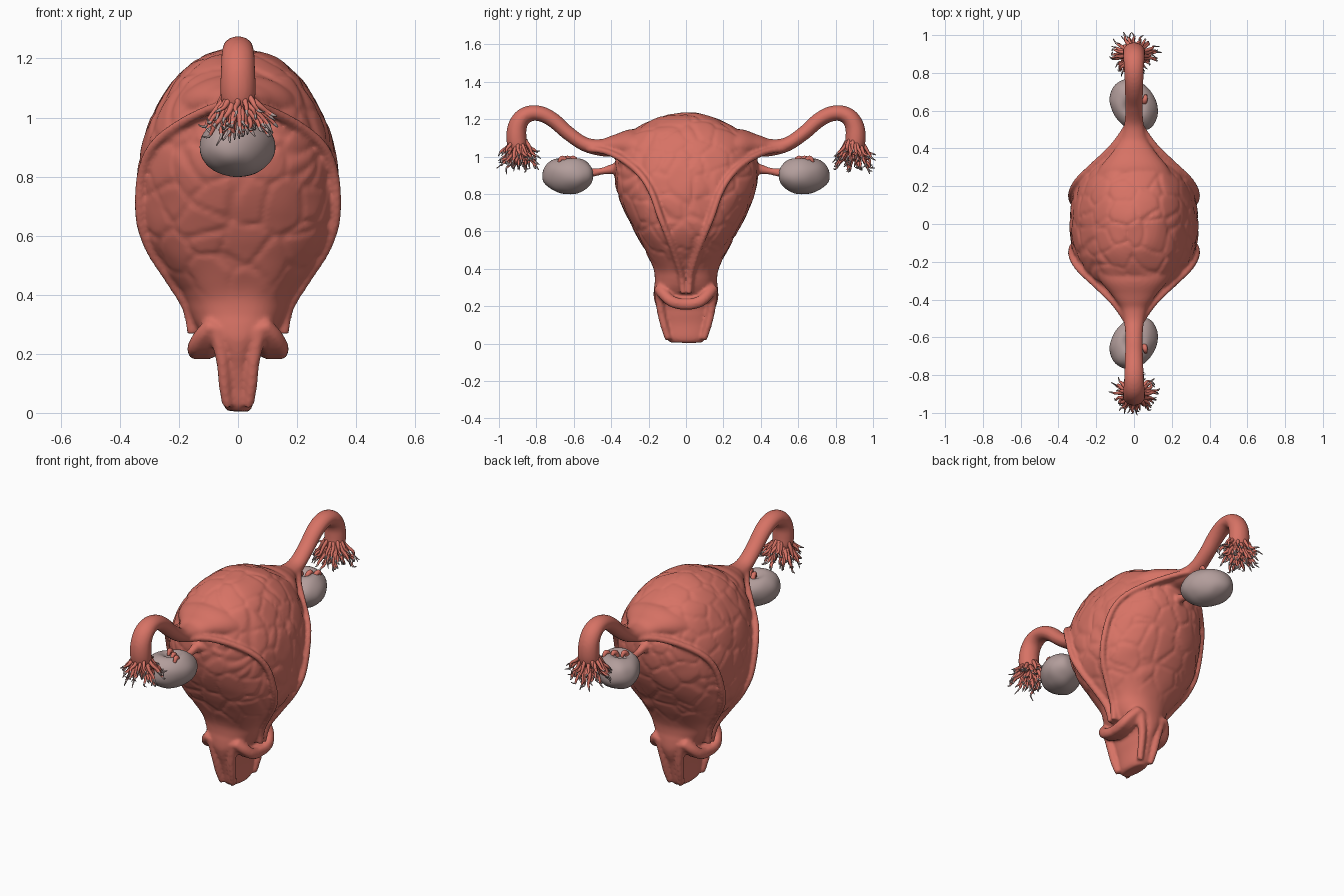
import bpy, bmesh, math, random
from mathutils import Vector, noise

if "Cube" in bpy.data.objects:
    bpy.data.objects.remove(bpy.data.objects["Cube"])

random.seed(4)


def material(name, rgb):
    m = bpy.data.materials.new(name)
    m.diffuse_color = (*rgb, 1)
    m.use_nodes = True
    m.node_tree.nodes["Principled BSDF"].inputs["Base Color"].default_value = m.diffuse_color
    return m


RED = material("flesh_red", (0.68, 0.17, 0.13))
GREY = material("ovary_grey", (0.45, 0.34, 0.33))


def finish(bm, name, mats):
    bmesh.ops.recalc_face_normals(bm, faces=bm.faces)
    for f in bm.faces:
        f.smooth = True
    me = bpy.data.meshes.new(name)
    bm.to_mesh(me)
    bm.free()
    for m in mats:
        me.materials.append(m)
    ob = bpy.data.objects.new(name, me)
    bpy.context.collection.objects.link(ob)
    return ob


def spline(pts, steps):
    """Catmull-Rom through tuples of any length."""
    out = []
    for i in range(len(pts) - 1):
        a, b = pts[max(i - 1, 0)], pts[i]
        c, d = pts[i + 1], pts[min(i + 2, len(pts) - 1)]
        for k in range(steps):
            t = k / steps
            out.append([0.5 * (2 * q + (r - p) * t + (2 * p - 5 * q + 4 * r - s) * t * t
                               + (3 * q - p - 3 * r + s) * t ** 3)
                        for p, q, r, s in zip(a, b, c, d)])
    return out + [list(pts[-1])]


def skin(bm, rings, tip_from=2.0):
    """Bridge rings of points and cap both ends; late faces get slot 1."""
    vs = [[bm.verts.new(p) for p in r] for r in rings]
    n = len(vs[0])
    for i in range(len(vs) - 1):
        for j in range(n):
            k = (j + 1) % n
            f = bm.faces.new((vs[i][j], vs[i][k], vs[i + 1][k], vs[i + 1][j]))
            f.material_index = int((i + 0.5) / (len(vs) - 1) > tip_from)
    bm.faces.new(vs[0][::-1])
    f = bm.faces.new(vs[-1])
    f.material_index = int(tip_from < 1)


def sweep(bm, pts, steps=5, sides=16, tip_from=2.0):
    """Tube through (x, y, z, side radius, other radius)."""
    path = spline(pts, steps)
    P = [Vector(p[:3]) for p in path]
    rings = []
    for i, p in enumerate(path):
        t = (P[min(i + 1, len(P) - 1)] - P[max(i - 1, 0)]).normalized()
        ref = Vector((1, 0, 0)) if abs(t.x) < 0.9 else Vector((0, 1, 0))
        u = (ref - t * ref.dot(t)).normalized()
        v = t.cross(u)
        rings.append([P[i] + u * p[3] * math.cos(a) + v * p[4] * math.sin(a)
                      for a in (2 * math.pi * j / sides for j in range(sides))])
    skin(bm, rings, tip_from)


# womb body and neck: z, half width x, half width y
body = [(0.005, .035, .085), (.03, .05, .105), (.1, .053, .125), (.15, .06, .14),
        (.2, .07, .16), (.25, .11, .172), (.3, .145, .17), (.34, .165, .166),
        (.4, .19, .175), (.5, .265, .22), (.6, .32, .275), (.7, .338, .325),
        (.8, .338, .365), (.9, .324, .383), (1.0, .292, .375), (1.1, .235, .33),
        (1.15, .195, .265), (1.2, .13, .17), (1.225, .065, .08), (1.235, .01, .01)]
bm = bmesh.new()
rings = []
for z, rx, ry in spline(body, 8):
    ring = []
    for j in range(180):
        a = 2 * math.pi * j / 180
        c, s = math.cos(a), math.sin(a)
        e = 2 / 2.3
        p = Vector((rx * math.copysign(abs(c) ** e, c), ry * math.copysign(abs(s) ** e, s), z))
        # cobbled surface: creases along cell borders
        w = p + 0.03 * noise.noise_vector(p * 6)
        d = noise.voronoi(w * 8.0)[0]
        fade = max(0, min(1, (z - 0.38) / 0.12))
        crease = max(0, 1 - (d[1] - d[0]) / 0.13)
        out = Vector((p.x, p.y, p.z - 0.75)).normalized()
        p += out * fade * (0.003 - 0.009 * crease) + out * 0.005 * noise.noise(p * 9)
        ring.append(p)
    rings.append(ring)
skin(bm, rings)

for sy in (1, -1):
    # egg tube flaring out of the body and hooking downward
    tube = [(.2, 1.03, .23, .1), (.3, 1.05, .18, .098), (.38, 1.055, .115, .062),
            (.45, 1.048, .07, .046), (.54, 1.065, .05, .038), (.63, 1.125, .046, .038),
            (.7, 1.187, .048, .04), (.76, 1.223, .05, .041), (.82, 1.233, .052, .042),
            (.873, 1.21, .056, .046), (.902, 1.16, .058, .051), (.907, 1.1, .06, .054),
            (.9, 1.05, .055, .05), (.895, 1.02, .03, .03)]
    sweep(bm, [(0, sy * y, z, a, b) for y, z, a, b in tube], sides=32)
    # ovary stalk
    sweep(bm, [(0, sy * y, z, r, r) for y, z, r in
               ((.34, .94, .04), (.4, .932, .026), (.46, .92, .019), (.53, .91, .028))])
    for sx in (1, -1):
        # ligament edge: web of nested tubes running down the side
        ridge = [(.035, .52, 1.04), (.1, .425, 1.025), (.2, .325, .975), (.285, .245, .905),
                 (.325, .185, .81), (.332, .135, .67), (.3, .09, .56), (.23, .05, .45),
                 (.175, .025, .36), (.155, .015, .27)]
        for s in (1, .94, .88, .82):
            sweep(bm, [(sx * x * s, sy * y * s, z, .017, .017) for x, y, z in ridge])
        # skirt lobe around the neck
        for s in (1, .85, .7):
            sweep(bm, [(sx * x * s, sy * y, z, .026, .03) for x, y, z in
                       ((.085, .145, .3), (.12, .12, .265), (.143, .08, .228),
                        (.145, .03, .212), (.142, -.01, .212))])
        # rail along the neck
        sweep(bm, [(sx * x, sy * y, z, r, r) for x, y, z, r in
                   ((.07, .14, .28, .03), (.053, .135, .18, .022), (.045, .115, .09, .02),
                    (.035, .093, .022, .018))])

womb = finish(bm, "womb_and_tubes", [RED])
rm = womb.modifiers.new("blend", 'REMESH')
rm.mode = 'VOXEL'
rm.voxel_size = 0.009
rm.use_smooth_shade = True
sm = womb.modifiers.new("soften", 'SMOOTH')
sm.factor = 0.5
sm.iterations = 3
bpy.context.view_layer.update()
baked = bpy.data.meshes.new_from_object(womb.evaluated_get(bpy.context.evaluated_depsgraph_get()))
womb.modifiers.clear()
womb.data = baked
if not baked.materials:
    baked.materials.append(RED)

for sy, side in ((1, "back"), (-1, "front")):
    # kidney-shaped ovary, long axis turned in plan
    bm = bmesh.new()
    bmesh.ops.create_uvsphere(bm, u_segments=48, v_segments=32, radius=1)
    for v in bm.verts:
        p = v.co.copy()
        dent = math.exp(-((p.x / .3) ** 2 + ((p.y + .1) / .4) ** 2)) if p.z > 0 else 0
        a, b, c = p.x * .148, p.y * .116, p.z * .103 - dent * .045
        q = Vector((-.6 * a + .8 * b, .8 * a + .6 * b, c))
        q *= 1 + 0.04 * noise.noise(q * 14)
        v.co = Vector((q.x, sy * (.63 + q.y), .902 + q.z))
    finish(bm, side + "_ovary", [GREY])

    # vessels in the ovary notch
    bm = bmesh.new()
    for x, y in ((-.03, .585), (.015, .615), (.05, .64)):
        sweep(bm, [(x, sy * y, .94, .016, .016), (x + .005, sy * (y + .005), .98, .014, .014),
                   (x + .01, sy * (y + .025), .992, .013, .013),
                   (x + .012, sy * (y + .04), .97, .008, .008)], 4, 10)
    finish(bm, side + "_ovary_vessels", [RED])

    # fringe of tapering fingers with grey tips
    bm = bmesh.new()
    for i in range(64):
        a = i * 2.39996
        z0 = 1.02 + .07 * random.random()
        inner = random.random()
        r0 = .045 if inner > .35 else .022
        spread = (.05 + .045 * random.random()) * (1 if inner > .35 else .45)
        drop = random.uniform(.05, .12)
        z0 = z0 if inner > .35 else 1.03
        c, s = math.cos(a), math.sin(a)
        pts = []
        for t, w in ((0, .011), (.3, .010), (.6, .0075), (.85, .005), (1, .002)):
            j = .012 * t
            r = r0 + spread * t
            pts.append((c * r + random.uniform(-j, j),
                        sy * (.897 + s * r * .85 + random.uniform(-j, j)),
                        z0 - drop * t ** .9 + random.uniform(-j, j) + .012 * (t > .9) * (i % 3 == 0),
                        w, w))
        sweep(bm, pts, 3, 7, .68)
    finish(bm, side + "_fringe", [RED, GREY])
